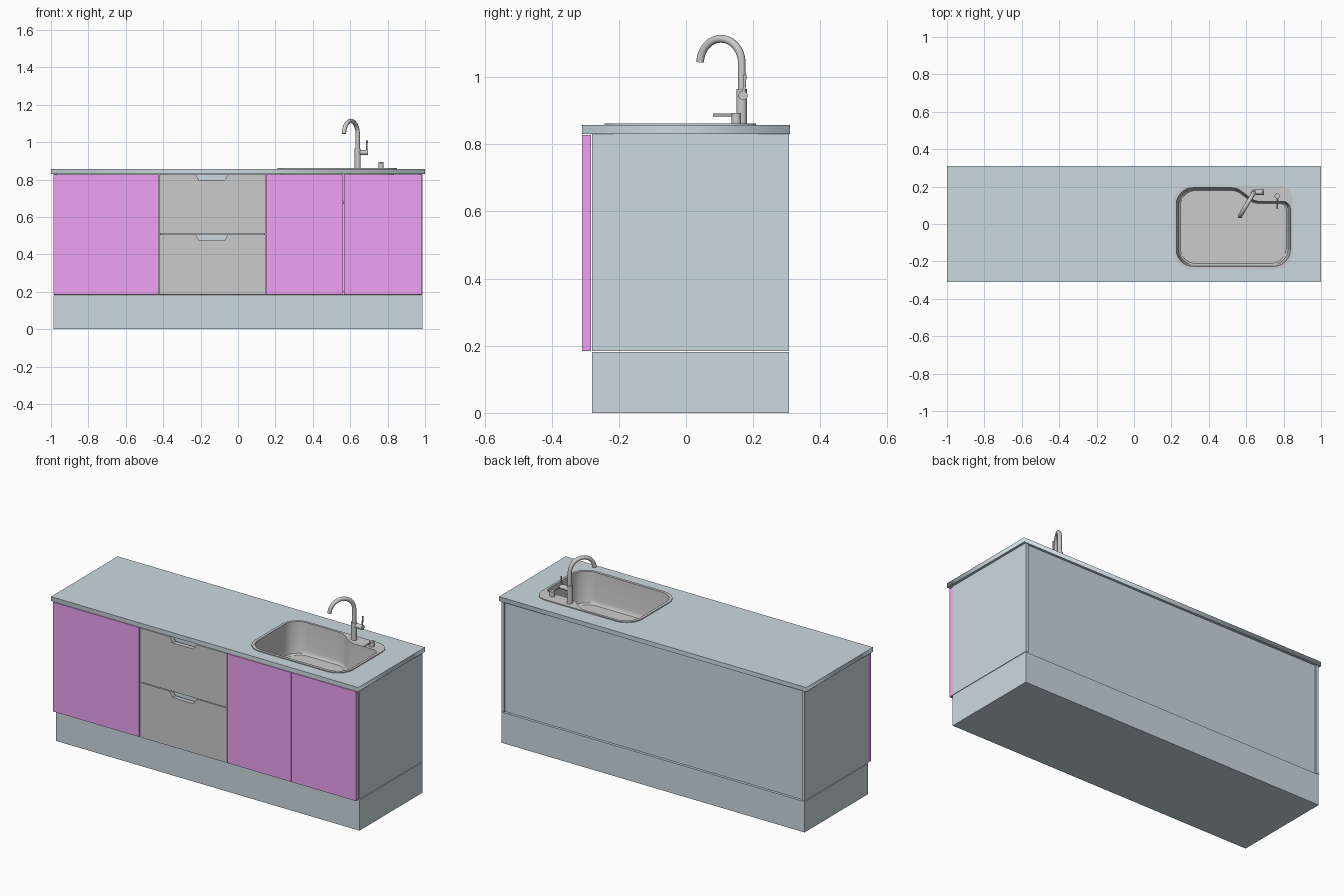
import bpy, bmesh, math
from mathutils import Vector

if "Cube" in bpy.data.objects:
    bpy.data.objects.remove(bpy.data.objects["Cube"])


def material(name, rgb):
    m = bpy.data.materials.new(name)
    m.diffuse_color = (*rgb, 1)
    m.use_nodes = True
    m.node_tree.nodes["Principled BSDF"].inputs["Base Color"].default_value = m.diffuse_color
    return m


BLUE = material("blue_grey", (0.6, 0.7, 0.74))
PINK = material("magenta", (0.86, 0.36, 0.9))


def add(name, bm, mat=None, smooth=False):
    me = bpy.data.meshes.new(name)
    bm.to_mesh(me)
    bm.free()
    ob = bpy.data.objects.new(name, me)
    bpy.context.collection.objects.link(ob)
    if mat:
        me.materials.append(mat)
    if smooth:
        select(ob)
        bpy.ops.object.shade_smooth_by_angle(angle=math.radians(35))
    return ob


def select(ob):
    bpy.ops.object.select_all(action='DESELECT')
    ob.select_set(True)
    bpy.context.view_layer.objects.active = ob


def box(name, x, y, z, mat=None):
    bm = bmesh.new()
    bmesh.ops.create_cube(bm, size=1)
    for v in bm.verts:
        v.co = [(r[0] + r[1]) / 2 + c * (r[1] - r[0]) for r, c in zip((x, y, z), v.co)]
    return add(name, bm, mat)


def tube(name, path, radius, sides=20):
    """Round bar swept along a list of points, with capped ends."""
    pts = [Vector(p) for p in path]
    bm, rings = bmesh.new(), []
    side = None
    for i, p in enumerate(pts):
        t = (pts[min(i + 1, len(pts) - 1)] - pts[max(i - 1, 0)]).normalized()
        if side is None:
            side = t.orthogonal()
        side = (side - t * side.dot(t)).normalized()
        up = t.cross(side)
        angles = [math.tau * k / sides for k in range(sides)]
        rings.append([bm.verts.new(p + radius * (side * math.cos(a) + up * math.sin(a))) for a in angles])
    for a, b in zip(rings, rings[1:]):
        for k in range(sides):
            n = (k + 1) % sides
            bm.faces.new((a[k], a[n], b[n], b[k]))
    bm.faces.new(rings[0][::-1])
    bm.faces.new(rings[-1])
    return add(name, bm, None, True)


def rounded(corners, steps=8):
    """Outline from (x, y, corner length) with filleted corners."""
    out = []
    for i, (x, y, r) in enumerate(corners):
        p = Vector((x, y))
        if r == 0:
            out.append(p)
            continue
        a = p + (Vector(corners[i - 1][:2]) - p).normalized() * r
        d = p + (Vector(corners[(i + 1) % len(corners)][:2]) - p).normalized() * r
        b, c = a.lerp(p, 0.55), d.lerp(p, 0.55)
        for k in range(steps + 1):
            t = k / steps
            s = 1 - t
            out.append(a * s**3 + b * 3 * s * s * t + c * 3 * s * t * t + d * t**3)
    return out


def slab(name, loops, z, mat=None):
    """Flat plate between two heights; the second loop is a hole."""
    cu = bpy.data.curves.new(name, 'CURVE')
    cu.dimensions, cu.fill_mode = '2D', 'BOTH'
    cu.extrude = (z[1] - z[0]) / 2
    for loop in loops:
        sp = cu.splines.new('POLY')
        sp.points.add(len(loop) - 1)
        for q, p in zip(sp.points, loop):
            q.co = (p.x, p.y, 0, 1)
        sp.use_cyclic_u = True
    ob = bpy.data.objects.new(name, cu)
    bpy.context.collection.objects.link(ob)
    ob.location.z = (z[0] + z[1]) / 2
    if mat:
        cu.materials.append(mat)
    select(ob)
    bpy.ops.object.convert(target='MESH')


# Plinth and carcass panels
box("plinth", (-0.987, 0.987), (-0.28, 0.307), (0, 0.181), BLUE)
for name, x in (("left_side", -0.978), ("left_divider", -0.424), ("right_divider", 0.148), ("right_side", 0.978)):
    w = 0.009
    box(name, (x - w, x + w), (-0.28, 0.307 if "side" in name else 0.28), (0.184, 0.83), BLUE)
box("back_panel", (-0.969, 0.969), (0.281, 0.297), (0.184, 0.83), BLUE)
box("bottom_panel", (-0.969, 0.969), (-0.28, 0.281), (0.184, 0.202), BLUE)

# Doors
FRONT = (-0.31, -0.283)
for name, x in (("left_door", (-0.987, -0.426)), ("sink_door_left", (0.15, 0.562)),
                ("sink_door_right", (0.566, 0.984))):
    box(name, x, FRONT, (0.185, 0.828), PINK)

# Drawer fronts with a trapezoid finger notch, and drawer boxes behind
for name, z0, z1 in (("lower_drawer", 0.185, 0.507), ("upper_drawer", 0.511, 0.828)):
    profile = [(-0.422, z0), (0.146, z0), (0.146, z1), (-0.053, z1), (-0.072, z1 - 0.032),
               (-0.208, z1 - 0.032), (-0.227, z1), (-0.422, z1)]
    bm = bmesh.new()
    face = bm.faces.new([bm.verts.new((x, FRONT[0], z)) for x, z in profile])
    ext = bmesh.ops.extrude_face_region(bm, geom=[face])["geom"]
    for v in ext:
        if isinstance(v, bmesh.types.BMVert):
            v.co.y = FRONT[1]
    bmesh.ops.recalc_face_normals(bm, faces=bm.faces)
    add(name + "_front", bm)
    box(name + "_rail", (-0.414, 0.138), (-0.265, -0.25), (z1 - 0.08, z1), BLUE)

# Worktop with sink opening
rim = rounded([(0.21, -0.242, 0.1), (0.85, -0.242, 0.1), (0.85, 0.208, 0.08), (0.21, 0.208, 0.1)])
bowl = rounded([(0.226, -0.226, 0.09), (0.836, -0.226, 0.09), (0.836, 0.12, 0.04),
                (0.645, 0.12, 0.03), (0.55, 0.194, 0.03), (0.226, 0.194, 0.09)])
centre = Vector((0.53, -0.017))
hole = [centre + (p - centre) * 0.985 for p in rim]
top = [Vector(p) for p in ((-1, -0.31), (1, -0.31), (1, 0.31), (-1, 0.31))]
slab("worktop", [top, hole], (0.831, 0.857), BLUE)
slab("sink_rim", [rim, bowl], (0.857, 0.862))

# Sink bowl
bm, rings = bmesh.new(), []
for z, s in ((0.862, 1), (0.70, 0.975), (0.682, 0.96), (0.675, 0.93)):
    rings.append([bm.verts.new((*(centre + (p - centre) * s), z)) for p in bowl])
for a, b in zip(rings, rings[1:]):
    for k in range(len(a)):
        n = (k + 1) % len(a)
        bm.faces.new((a[n], a[k], b[k], b[n]))
bm.faces.new(rings[-1])
add("sink_bowl", bm, None, True)
tube("drain", [(0.53, -0.03, 0.672), (0.53, -0.03, 0.678)], 0.04, 32)

# Tap: body, swan neck, side lever
bx, by, r = 0.64, 0.166, 0.072
dx, dy = -0.51, -0.86
tube("tap_body", [(bx, by, 0.861), (bx, by, 0.965)], 0.016, 24)
neck = [(bx, by, 0.96)]
for k in range(25):
    a = math.radians(178) * k / 24
    h = r * (1 - math.cos(a))
    neck.append((bx + dx * h, by + dy * h, 1.042 + r * math.sin(a)))
tube("tap_neck", neck, 0.0115)
tube("lever_hub", [(bx, by + 0.004, 0.945), (bx + 0.055, by + 0.004, 0.945)], 0.014)
tube("lever", [(bx + 0.047, by + 0.006, 0.945), (bx + 0.05, by + 0.01, 1.008)], 0.0045, 12)

# Drain control knob with rod
tube("knob", [(0.765, 0.15, 0.861), (0.765, 0.15, 0.893)], 0.014)
tube("knob_rod", [(0.765, 0.155, 0.887), (0.765, 0.08, 0.887)], 0.004, 12)
